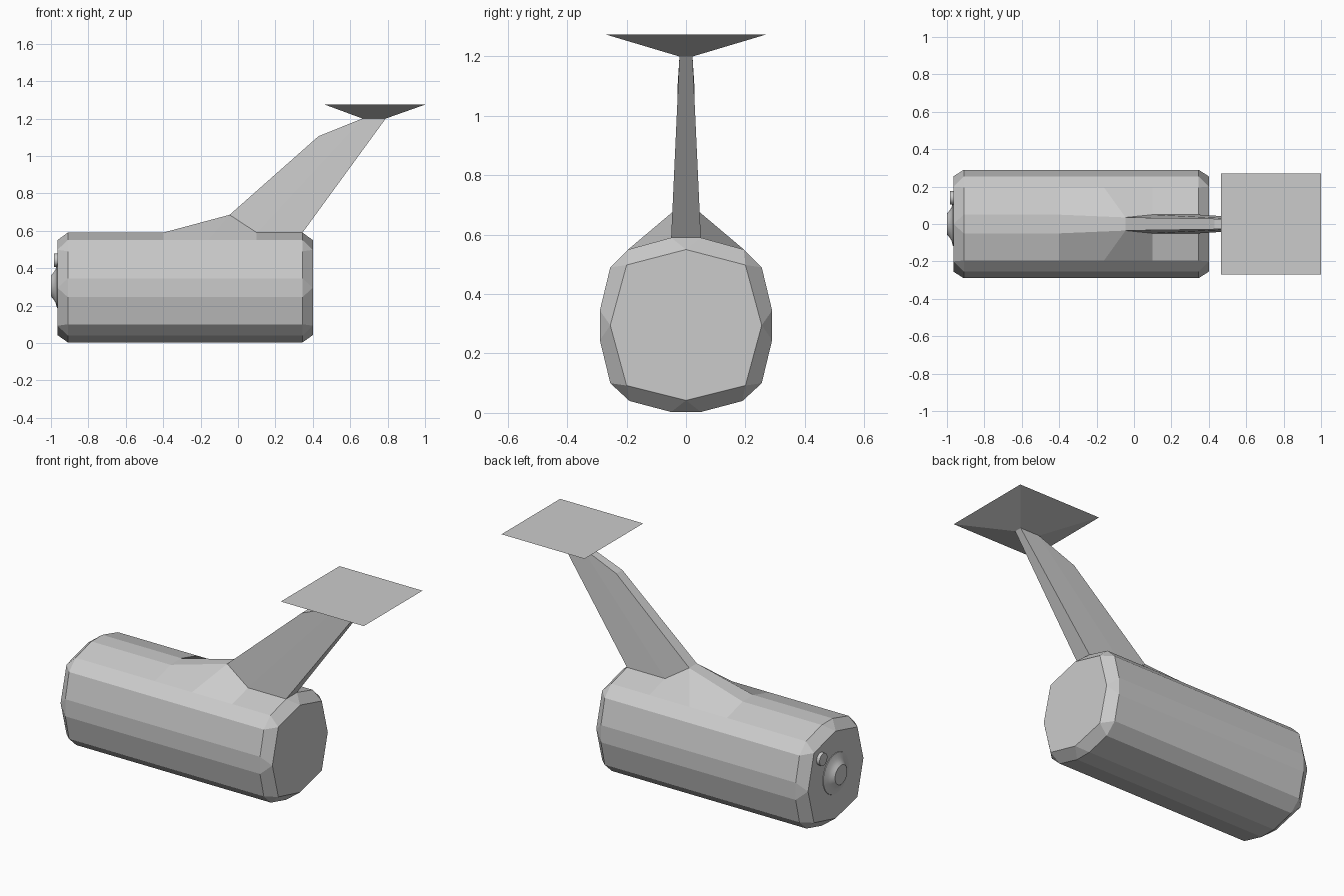
import bpy, bmesh
from math import cos, sin, pi

if "Cube" in bpy.data.objects:
    bpy.data.objects.remove(bpy.data.objects["Cube"])


def make_object(name, polys):
    """Weld a list of polygons (corner coordinates) into one mesh object."""
    bm = bmesh.new()
    for poly in polys:
        bm.faces.new([bm.verts.new(p) for p in poly])
    bmesh.ops.remove_doubles(bm, verts=bm.verts, dist=0.0005)
    bmesh.ops.recalc_face_normals(bm, faces=bm.faces)
    me = bpy.data.meshes.new(name)
    bm.to_mesh(me)
    bm.free()
    ob = bpy.data.objects.new(name, me)
    bpy.context.collection.objects.link(ob)
    return ob


def mirror(poly):
    return [(x, -y, z) for x, y, z in poly]


def bridge(edge):
    """Faces joining a +y edge chain to its mirror image."""
    return [[a, b, *reversed(mirror([a, b]))] for a, b in zip(edge, edge[1:])]


def turned(name, profile, y, z, n=24):
    """Solid of revolution about an x-parallel axis; profile is (x, radius)."""
    rings = [[(x, y + r * cos(2 * pi * i / n), z + r * sin(2 * pi * i / n))
              for i in range(n)] for x, r in profile]
    polys = [[a[i], a[(i + 1) % n], b[(i + 1) % n], b[i]]
             for a, b in zip(rings, rings[1:]) for i in range(n)]
    ob = make_object(name, polys + [rings[0], rings[-1]])
    bpy.ops.object.select_all(action='DESELECT')
    ob.select_set(True)
    bpy.context.view_layer.objects.active = ob
    bpy.ops.object.shade_smooth_by_angle()
    return ob


# Housing: bevelled octagonal barrel
half = [(.05, .003), (.19, .04), (.255, .10), (.29, .245),
        (.29, .345), (.255, .49), (.195, .55), (.05, .59)]
ring = half + [(-y, z) for y, z in reversed(half)]
octo = [(0, .042), (.2, .092), (.255, .295), (.2, .498), (0, .55)]
octo += [(-y, z) for y, z in octo[3:0:-1]]
X0, X1 = -.91, .345
polys = []
for i in range(16):
    if i not in (6, 7, 8):
        a, b = ring[i], ring[(i + 1) % 16]
        polys.append([(X0, *a), (X1, *a), (X1, *b), (X0, *b)])
for xr, xc in ((X0, -.965), (X1, .4)):
    polys.append([(xc, *p) for p in octo])
    for k in range(8):
        o, o2 = (xc, *octo[k]), (xc, *octo[(k + 1) % 8])
        r = [(xr, *ring[(2 * k + j) % 16]) for j in (-1, 0, 1)]
        polys += [[o, r[0], r[1]], [o, r[1], r[2], o2]]

# Raised fairing on the housing's top, then the swept arm
inner = {x: (x, .05, .59) for x in (X0, -.4, .1, X1)}
outer = {x: (x, .195, .55) for x in (X0, -.4, -.16, .1, X1)}
peak = (-.045, .035, .685)
elbow, tip_front, tip_back = (.43, .028, 1.105), (.665, .022, 1.2), (.79, .022, 1.2)
side = [
    [inner[X0], inner[-.4], outer[-.4], outer[X0]],
    [inner[-.4], peak, outer[-.16], outer[-.4]],
    [peak, inner[.1], outer[.1], outer[-.16]],
    [inner[.1], inner[X1], outer[X1], outer[.1]],
    [peak, elbow, tip_front, inner[.1]],
    [inner[.1], tip_front, tip_back, inner[X1]],
]
polys += side + [mirror(p) for p in side]
polys += bridge([inner[X0], inner[-.4], peak, elbow, tip_front])
polys += bridge([tip_back, inner[X1]])
make_object("housing_and_arm", polys)

# Mounting plate: inverted flat pyramid on the arm
low = [(.665, -.022, 1.2), (.79, -.022, 1.2), (.79, .022, 1.2), (.665, .022, 1.2)]
top = [(.465, -.27, 1.274), (1, -.27, 1.274), (1, .27, 1.274), (.465, .27, 1.274)]
make_object("mounting_plate", [low, top] + [
    [low[i], low[(i + 1) % 4], top[(i + 1) % 4], top[i]] for i in range(4)])

# Lens with flared surround, and small sensor
turned("lens", [(-.962, .12), (-.968, .118), (-.976, .088), (-.988, .07),
                (-1, .056)], 0, .305)
turned("sensor", [(-.96, .036), (-.984, .036)], .14, .443)
